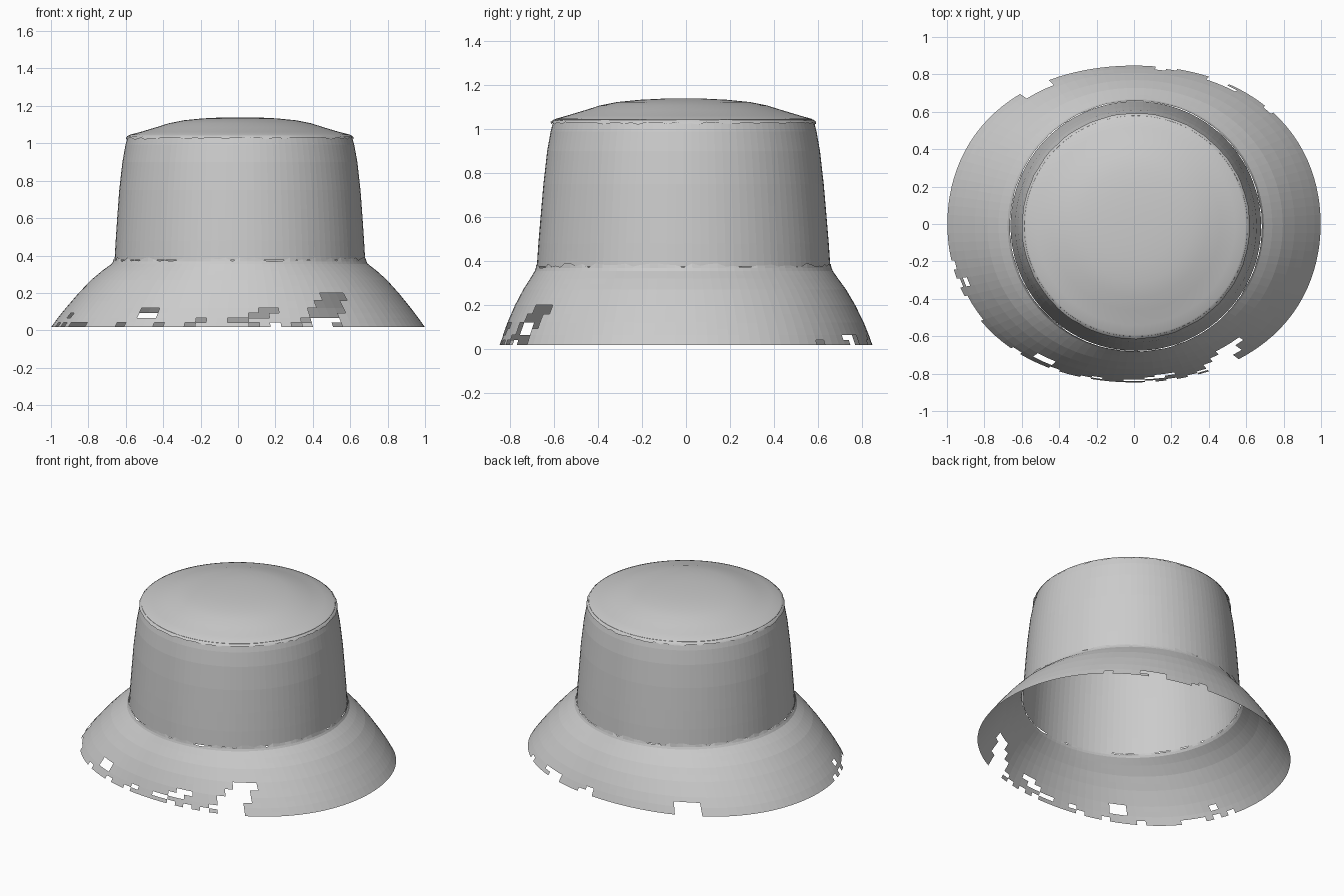
import bpy, bmesh, math, random

random.seed(4)
cube = bpy.data.objects.get("Cube")
if cube:
    bpy.data.objects.remove(cube, do_unlink=True)

SEGMENTS = 108

# One plain cloth colour
cloth = bpy.data.materials.new("grey cloth")
cloth.use_nodes = True
grey = (0.6, 0.6, 0.6, 1)
cloth.diffuse_color = grey
cloth.node_tree.nodes["Principled BSDF"].inputs["Base Color"].default_value = grey


def subdivide(rows, steps):
    """Insert evenly spaced rows between the profile points."""
    out = []
    for a, b in zip(rows, rows[1:]):
        out += [tuple(p + (q - p) * i / steps for p, q in zip(a, b)) for i in range(steps)]
    return out + [rows[-1]]


def loft(name, rows, centre, fray=None, tear=None, close=False):
    """Skin elliptical rows (x radius, y radius, z, squareness) into a thin shell."""
    bm = bmesh.new()
    rings = []
    for r, (rx, ry, z, square) in enumerate(rows):
        # the band drifts back to the origin as it becomes squarer
        drift = max(0, 1 - square * 40)
        ring = []
        for s in range(SEGMENTS):
            t = 2 * math.pi * s / SEGMENTS
            k = 1 + square * math.sin(2 * t) ** 2
            dz = dr = 0
            if fray and r == fray[0] % len(rows):
                dz = random.uniform(-1, 1) * fray[1]
                dr = random.uniform(0, 1) * fray[2]
            ring.append(bm.verts.new((centre[0] * drift + (rx * k + dr) * math.cos(t),
                                      centre[1] * drift + (ry * k + dr) * math.sin(t),
                                      z + dz)))
        rings.append(ring)
    for a, b in zip(rings, rings[1:]):
        for s in range(SEGMENTS):
            n = (s + 1) % SEGMENTS
            bm.faces.new((a[s], b[s], b[n], a[n]))
    if close:
        tip = bm.verts.new((centre[0], centre[1], rows[0][2] + 0.001))
        for s in range(SEGMENTS):
            bm.faces.new((tip, rings[0][s], rings[0][(s + 1) % SEGMENTS]))
    if tear:
        torn = [f for f in bm.faces if tear(f.calc_center_median())]
        bmesh.ops.delete(bm, geom=torn, context="FACES")
    mesh = bpy.data.meshes.new(name)
    bm.to_mesh(mesh)
    bm.free()
    mesh.materials.append(cloth)
    obj = bpy.data.objects.new(name, mesh)
    bpy.context.collection.objects.link(obj)
    return obj


# Small tears along the brim: angle, half width in degrees, low and high z
TEARS = [(-120, 5, .06, .11), (-103, 3, .02, .06), (-90, 3, .05, .09),
         (-82, 4, .06, .12), (-155, 3, .05, .10), (-172, 2, .03, .07),
         (81, 4, .04, .07), (62, 5, .03, .06), (120, 5, .03, .09), (105, 3, .02, .05)]


def brim_tear(p):
    angle = math.degrees(math.atan2(p.y / 0.85, p.x))
    # one large slanted hole at the front left
    if 0.05 < p.z < 0.21 and -73 + p.z * 60 < angle < -60 + p.z * 45:
        return True
    for mid, half, low, high in TEARS:
        if abs(angle - mid) < half and low < p.z < high:
            return random.random() < 0.7
    # worn edge on the front and back
    worn = 45 < angle < 130 or -165 < angle < -45
    return worn and p.z < 0.035 and random.random() < 0.22


centre = (0.01, -0.011)

# Crown top: shallow dome that dips slightly towards its rim
top_rows = [(.1, .1, 1.138, 0), (.2, .2, 1.133, 0), (.3, .3, 1.123, 0),
            (.38, .38, 1.107, 0), (.45, .45, 1.085, 0), (.53, .53, 1.061, 0),
            (.585, .58, 1.047, 0), (.603, .597, 1.038, 0), (.608, .602, 1.026, 0)]
crown_top = loft("crown_top", top_rows, centre, (-1, .006, .004), close=True)
crown_top.data.shade_smooth()

# Crown wall: nearly upright band that narrows near the top
wall_rows = [(.597, .59, 1.043, 0), (.612, .604, .99, 0), (.628, .62, .90, 0),
             (.645, .637, .75, 0), (.656, .65, .60, 0), (.664, .66, .48, 0),
             (.67, .667, .375, 0)]
loft("crown_wall", subdivide(wall_rows, 3), centre)

# Brim: flared skirt, more oval towards its worn edge
brim_rows = [(.671, .668, .38, 0), (.685, .677, .355, .002), (.732, .7, .32, .006),
             (.79, .734, .27, .011), (.855, .773, .20, .016), (.922, .81, .12, .021),
             (.965, .831, .065, .024), (.998, .847, .019, .025)]
loft("brim", subdivide(brim_rows, 2), centre, (0, .012, .004), brim_tear)
